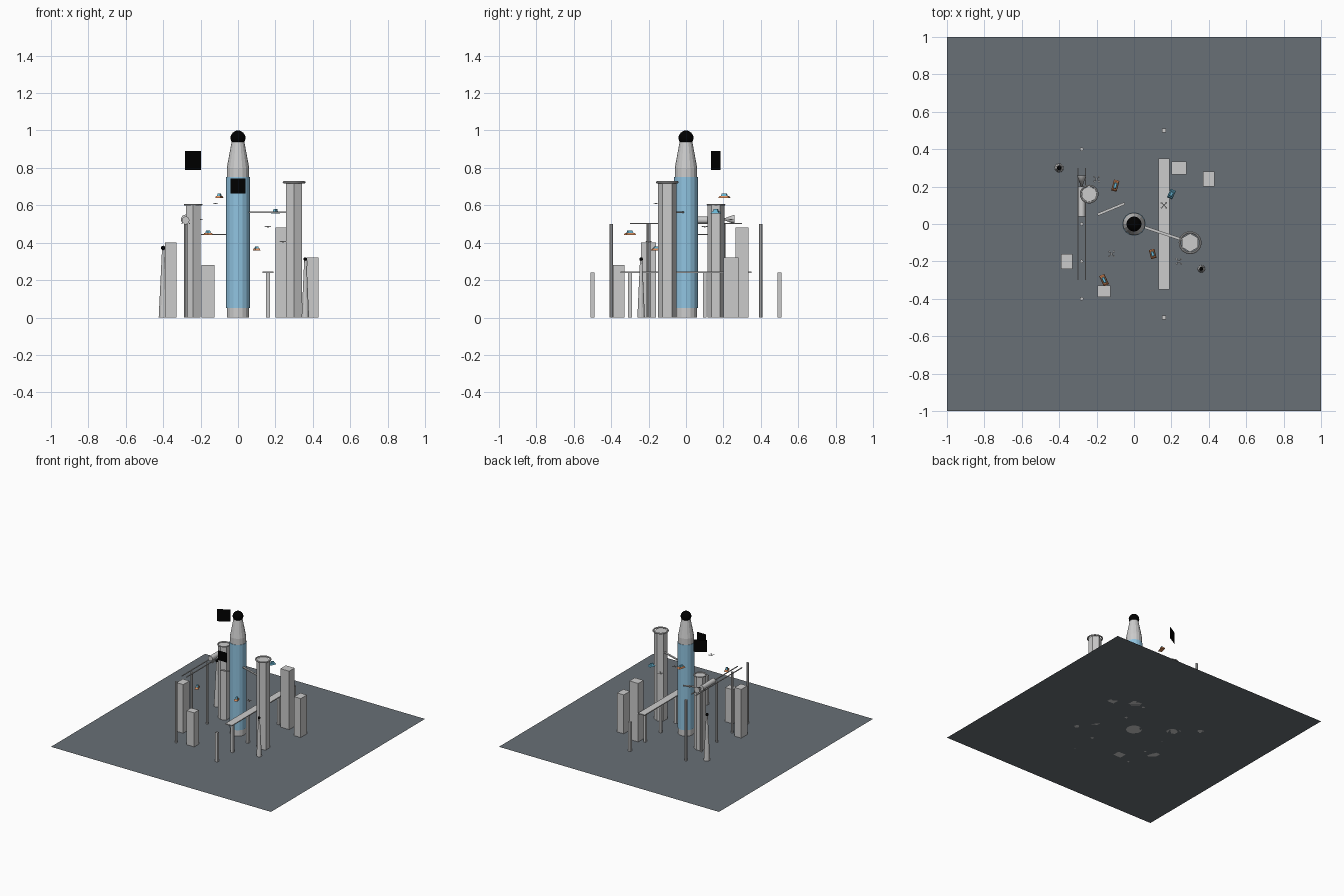
import bpy
from math import radians, cos, sin, atan2, hypot, pi

if "Cube" in bpy.data.objects:
    bpy.data.objects.remove(bpy.data.objects["Cube"])


def mat(name, rgb):
    m = bpy.data.materials.new(name)
    m.diffuse_color = (*rgb, 1)
    m.use_nodes = True
    m.node_tree.nodes["Principled BSDF"].inputs["Base Color"].default_value = m.diffuse_color
    return m


ASPHALT = mat("asphalt", (0.14, 0.16, 0.18))
GLASS = mat("blue_glass", (0.28, 0.55, 0.75))
BLACK = mat("black", (0.0, 0.0, 0.0))
ORANGE = mat("orange", (0.8, 0.3, 0.12))
BLUE = mat("blue", (0.15, 0.5, 0.7))


def finish(name, material=None, smooth=False):
    o = bpy.context.object
    o.name = name
    if material:
        o.data.materials.append(material)
    if smooth:
        bpy.ops.object.shade_smooth_by_angle(angle=radians(40))
    return o


def box(name, loc, size, rot=0, material=None):
    bpy.ops.mesh.primitive_cube_add(size=1, location=loc, rotation=(0, 0, rot))
    bpy.context.object.scale = size
    return finish(name, material)


def cone(name, loc, r1, r2, h, sides, material=None, rot=(0, 0, 0), smooth=False):
    bpy.ops.mesh.primitive_cone_add(vertices=sides, radius1=r1, radius2=r2,
                                    depth=h, location=loc, rotation=rot)
    return finish(name, material, smooth)


def ball(name, loc, r):
    bpy.ops.mesh.primitive_uv_sphere_add(segments=20, ring_count=12, radius=r, location=loc)
    return finish(name, BLACK, True)


def panel(name, loc, size, turn):
    bpy.ops.mesh.primitive_plane_add(size=size, location=loc, rotation=(pi / 2, 0, turn))
    return finish(name, BLACK)


def beam(name, a, b, z, width, thick):
    dx, dy = b[0] - a[0], b[1] - a[1]
    return box(name, ((a[0] + b[0]) / 2, (a[1] + b[1]) / 2, z),
               (hypot(dx, dy), width, thick), atan2(dy, dx))


# ground
bpy.ops.mesh.primitive_plane_add(size=2)
finish("ground", ASPHALT)

# central tower: core, glass shell, tapered top, beacon
cone("tower_core", (0, 0, 0.4), 0.06, 0.06, 0.8, 16)
cone("tower_glass", (0, 0, 0.4), 0.063, 0.063, 0.7, 16, GLASS)
cone("tower_taper", (0, 0, 0.88), 0.06, 0.03, 0.16, 16)
ball("tower_beacon", (0, 0, 0.96), 0.04)

# hexagonal towers with roof rings
for x, y, r, h, ring, tube in ((0.30, -0.10, 0.05, 0.72, 0.055, 0.006),
                               (-0.24, 0.16, 0.045, 0.60, 0.045, 0.005)):
    cone("hex_tower", (x, y, h / 2), r, r, h, 6)
    bpy.ops.mesh.primitive_torus_add(major_radius=ring, minor_radius=tube, major_segments=32,
                                     minor_segments=8, location=(x, y, h + 0.003))
    finish("roof_ring", None, True)

# block buildings
for x, y, sx, sy, h in ((0.24, 0.30, 0.08, 0.07, 0.48), (0.40, 0.24, 0.06, 0.08, 0.32),
                        (-0.36, -0.20, 0.06, 0.08, 0.40), (-0.16, -0.36, 0.07, 0.06, 0.28)):
    box("block_building", (x, y, h / 2), (sx, sy, h))

# slim spires with black tips
for x, y, r, h in ((-0.40, 0.30, 0.024, 0.37), (0.36, -0.24, 0.02, 0.31)):
    cone("spire", (x, y, h / 2), r, 0.006, h, 12)
    ball("spire_tip", (x, y, h + 0.002), 0.012 if h > 0.35 else 0.01)

# elevated road on pillars
box("elevated_road", (0.16, 0, 0.242), (0.06, 0.7, 0.008))
for y in (-0.5, -0.3, -0.1, 0.1, 0.3, 0.5):
    box("road_pillar", (0.16, y, 0.12), (0.02, 0.02, 0.24))

# twin rails, posts and train
for x in (-0.30, -0.26):
    box("rail", (x, 0, 0.502), (0.006, 0.6, 0.006))
for y in (-0.4, -0.2, 0, 0.2, 0.4):
    cone("rail_post", (-0.28, y, 0.25), 0.01, 0.01, 0.5, 8)
cone("train_body", (-0.28, 0.12, 0.52), 0.02, 0.02, 0.16, 16, None, (pi / 2, 0, 0), True)
cone("train_nose", (-0.28, 0.225, 0.525), 0.025, 0.0, 0.07, 16, None, (pi / 2, 0, 0), True)

# sky bridges
beam("sky_bridge", (0.05, -0.015), (0.26, -0.085), 0.563, 0.014, 0.007)
beam("sky_bridge", (-0.195, 0.05), (-0.05, 0.11), 0.444, 0.014, 0.007)

# floating screens
panel("screen_side", (-0.24, 0.16, 0.84), 0.1, radians(30))
panel("screen_front", (0, -0.2, 0.704), 0.08, 0)

# hover cars: flared body and cabin
for x, y, z, length, turn, paint in ((-0.10, 0.205, 0.645, 0.06, -15, ORANGE),
                                     (0.20, 0.16, 0.562, 0.05, -25, BLUE),
                                     (0.10, -0.16, 0.363, 0.05, 15, ORANGE),
                                     (-0.16, -0.30, 0.447, 0.06, 25, ORANGE)):
    for part, dz, scale, material in (("hover_car_body", 0, 1.0, paint),
                                      ("hover_car_cabin", 0.012, 0.55, BLUE)):
        bpy.ops.mesh.primitive_cube_add(size=1, location=(x, y, z + dz),
                                        rotation=(0, 0, radians(turn)))
        o = finish(part, material)
        o.scale = (0.03 * scale, length * scale, 0.012)
        for v in o.data.vertices:
            if v.co.z > 0:
                v.co.x *= 0.75
                v.co.y *= 0.75

# drones: hub, crossed arms, four rotors
for x, y, z in ((-0.20, 0.24, 0.525), (0.16, 0.10, 0.485),
                (-0.12, -0.16, 0.61), (0.24, -0.20, 0.405)):
    box("drone_hub", (x, y, z), (0.01, 0.01, 0.006))
    for i in range(4):
        a = pi / 4 + i * pi / 2
        px, py = x + 0.018 * cos(a), y + 0.018 * sin(a)
        if i < 2:
            box("drone_arm", (x, y, z), (0.036, 0.003, 0.002), a)
        cone("drone_rotor", (px, py, z + 0.002), 0.005, 0.005, 0.002, 8)
